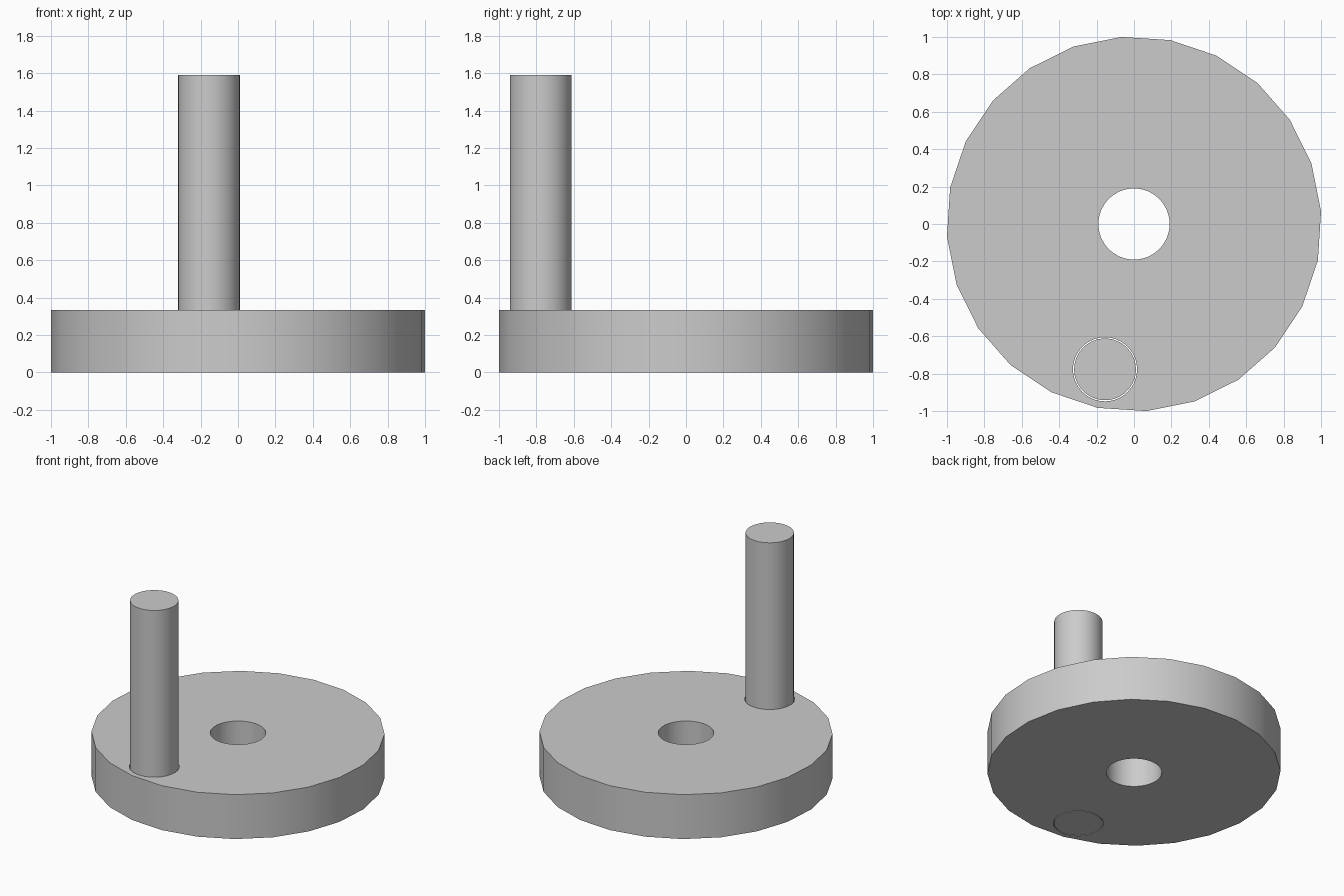
import bpy, bmesh, math

cube = bpy.data.objects.get("Cube")
if cube:
    bpy.data.objects.remove(cube, do_unlink=True)

THICK = 0.335
PIN_TOP = 1.59
PIN_X, PIN_Y = -0.155, -0.777

grey = bpy.data.materials.new("plain_grey")
grey.use_nodes = True
colour = (0.6, 0.6, 0.6, 1)
grey.diffuse_color = colour
grey.node_tree.nodes["Principled BSDF"].inputs["Base Color"].default_value = colour


def ring(bm, radius, sides, x=0, y=0, start=0):
    """Closed loop of edges on the ground plane."""
    verts = []
    for i in range(sides):
        a = math.radians(start) + math.tau * i / sides
        verts.append(bm.verts.new((x + radius * math.cos(a), y + radius * math.sin(a), 0)))
    return [bm.edges.new((verts[i - 1], verts[i])) for i in range(sides)]


def finish(obj):
    obj.data.materials.clear()
    obj.data.materials.append(grey)
    bpy.ops.object.select_all(action='DESELECT')
    obj.select_set(True)
    bpy.context.view_layer.objects.active = obj
    bpy.ops.object.convert(target='MESH')
    bpy.ops.object.shade_smooth_by_angle(angle=math.radians(30))


# Wheel disc: coarse rim, round centre bore and round pin socket
bm = bmesh.new()
edges = ring(bm, 1.0022, 24, start=3.8)
edges += ring(bm, 0.19, 64)
edges += ring(bm, 0.171, 64, PIN_X, PIN_Y)
bmesh.ops.triangle_fill(bm, use_beauty=True, use_dissolve=False, edges=edges, normal=(0, 0, 1))
bmesh.ops.recalc_face_normals(bm, faces=bm.faces)
mesh = bpy.data.meshes.new("wheel_disc")
bm.to_mesh(mesh)
bm.free()
disc = bpy.data.objects.new("wheel_disc", mesh)
bpy.context.collection.objects.link(disc)
disc.location.z = THICK / 2
solid = disc.modifiers.new("thickness", 'SOLIDIFY')
solid.thickness = THICK
solid.offset = 0
finish(disc)

# Handle pin standing in the socket, flush with the underside
bpy.ops.mesh.primitive_cylinder_add(vertices=64, radius=0.165, depth=PIN_TOP,
                                    location=(PIN_X, PIN_Y, PIN_TOP / 2))
pin = bpy.context.object
pin.name = "handle_pin"
finish(pin)
